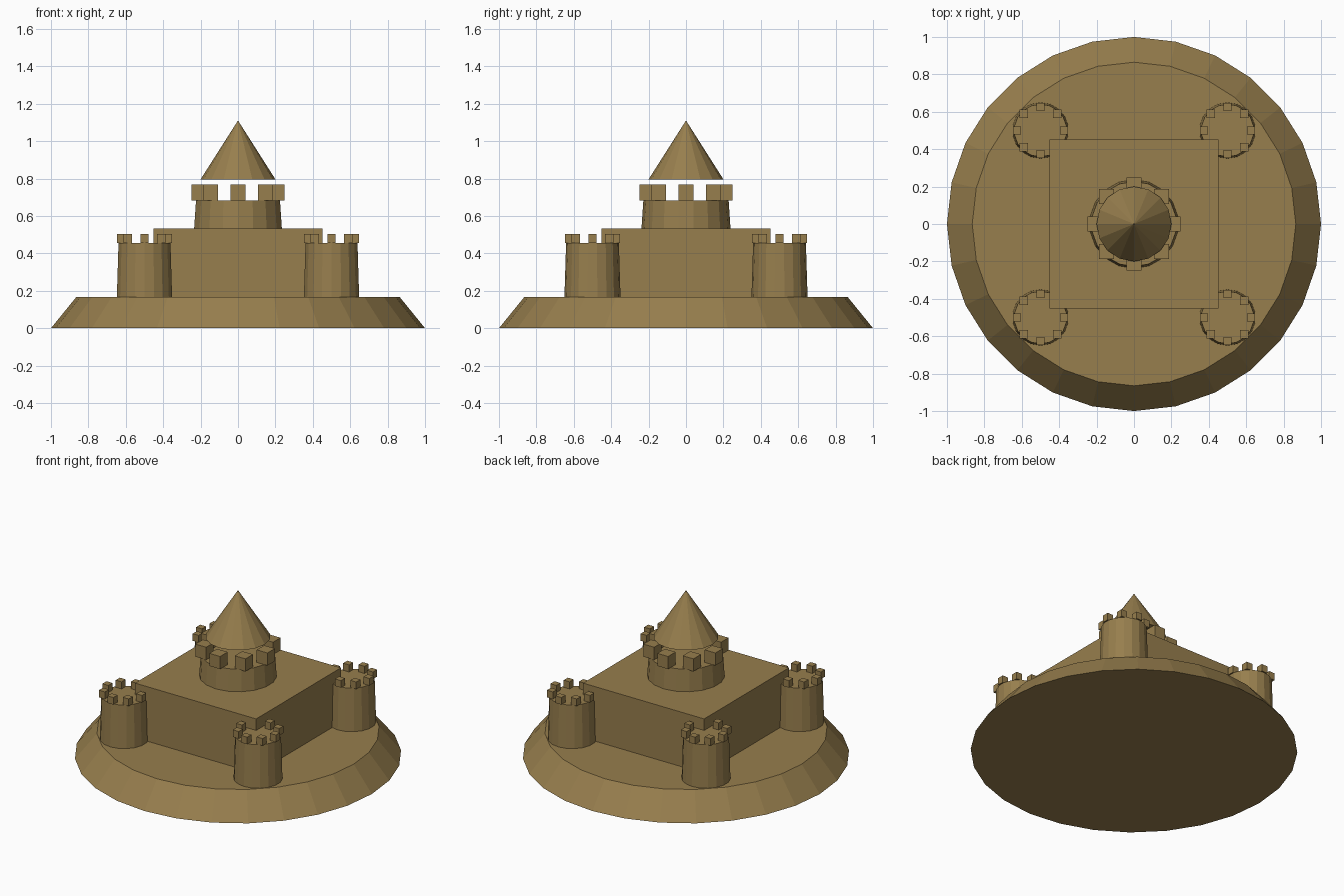
import bpy
import math

if "Cube" in bpy.data.objects:
    bpy.data.objects.remove(bpy.data.objects["Cube"])

sand = bpy.data.materials.new("sand")
sand.diffuse_color = (0.31, 0.21, 0.075, 1)
sand.use_nodes = True
sand.node_tree.nodes["Principled BSDF"].inputs["Base Color"].default_value = sand.diffuse_color


def finish(name):
    ob = bpy.context.object
    ob.name = name
    ob.data.materials.append(sand)
    return ob


def frustum(name, sides, r1, r2, z1, z2, x=0, y=0):
    bpy.ops.mesh.primitive_cone_add(vertices=sides, radius1=r1, radius2=r2,
                                    depth=z2 - z1, location=(x, y, (z1 + z2) / 2))
    return finish(name)


def block(name, sx, sy, z1, z2, x=0, y=0):
    bpy.ops.mesh.primitive_cube_add(size=1, location=(x, y, (z1 + z2) / 2))
    ob = finish(name)
    ob.scale = (sx, sy, z2 - z1)
    return ob


def merlons(name, radius, size, z1, z2, x=0, y=0):
    # ring of eight square blocks, all aligned to the axes
    for i in range(8):
        a = i * math.pi / 4
        block(name, size, size, z1, z2,
              x + radius * math.cos(a), y + radius * math.sin(a))


# Sloping mound and square keep
frustum("mound", 28, 1.0, 0.865, 0, 0.166)
block("keep", 0.905, 0.905, 0.166, 0.534)

# Central tower with battlements and floating pointed roof
frustum("central_tower", 18, 0.238, 0.228, 0.534, 0.682)
merlons("central_merlon", 0.208, 0.08, 0.682, 0.767)
frustum("roof", 16, 0.2, 0, 0.796, 1.11)

# Four corner towers
for sx in (-1, 1):
    for sy in (-1, 1):
        x, y = sx * 0.5, sy * 0.5
        frustum("corner_tower", 18, 0.15, 0.141, 0.166, 0.456, x, y)
        merlons("corner_merlon", 0.126, 0.044, 0.456, 0.504, x, y)
